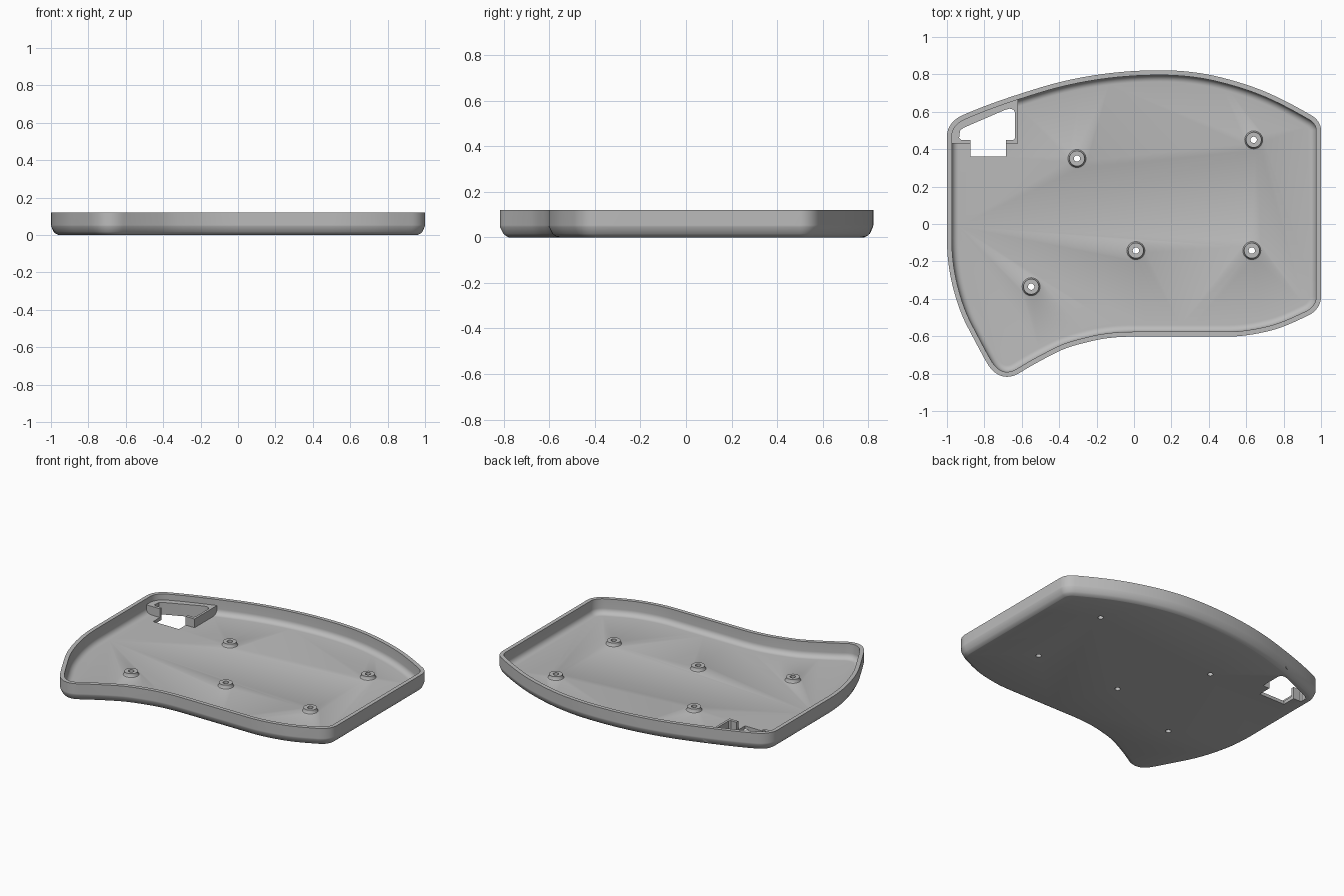
import bpy
import bmesh
from math import sin, cos, pi, radians, sqrt
from mathutils import Vector

default_cube = bpy.data.objects.get("Cube")
if default_cube:
    bpy.data.objects.remove(default_cube, do_unlink=True)

# Material
grey = bpy.data.materials.new("plain grey plastic")
grey.use_nodes = True
grey.diffuse_color = (0.5, 0.5, 0.5, 1)
grey.node_tree.nodes["Principled BSDF"].inputs["Base Color"].default_value = (0.5, 0.5, 0.5, 1)

HEIGHT, WALL, FLOOR = 0.12, 0.026, 0.022
LEDGE_TOP, BOSS_TOP = 0.08, 0.047

# Outline nodes: x, y and heading in degrees, counter-clockwise
NODES = [
    (-1, -.08, -90), (-.97, -.33, -76), (-.89, -.55, -62), (-.785, -.745, -60),
    (-.68, -.817, 0), (-.61, -.795, 32), (-.4, -.68, 26), (-.235, -.628, 14),
    (0, -.602, 0), (.5, -.602, 0), (.73, -.57, 14), (.93, -.49, 25),
    (1, -.39, 90), (1, .5, 90), (.95, .58, 150), (.73, .695, 156),
    (.46, .785, 166), (.14, .822, 180), (-.18, .8, 188), (-.5, .73, 197),
    (-.92, .58, 204), (-1, .47, 270),
]


def sample_outline(steps=8):
    """Points and inward normals along the smooth outline."""
    samples = []
    for (ax, ay, ah), (bx, by, bh) in zip(NODES, NODES[1:] + NODES[:1]):
        a, b = Vector((ax, ay)), Vector((bx, by))
        turn = radians((bh - ah + 180) % 360 - 180)
        reach = (b - a).length / (3 * cos(turn / 4) ** 2)
        ta = Vector((cos(radians(ah)), sin(radians(ah)))) * reach
        tb = Vector((cos(radians(bh)), sin(radians(bh)))) * reach
        c, d = a + ta, b - tb
        for i in range(steps):
            t = i / steps
            u = 1 - t
            p = a * u**3 + c * 3 * u * u * t + d * 3 * u * t * t + b * t**3
            v = (c - a) * u * u + (d - c) * 2 * u * t + (b - d) * t * t
            v.normalize()
            samples.append((p, Vector((-v.y, v.x))))
    return samples


OUTLINE = sample_outline()


def offset_outline(inset):
    return [p + n * inset for p, n in OUTLINE]


def skin(name, rings):
    """Closed solid through a stack of equal rings, capped at both ends."""
    bm = bmesh.new()
    loops = [[bm.verts.new(p) for p in ring] for ring in rings]
    for low, high in zip(loops, loops[1:]):
        for i in range(len(low)):
            j = (i + 1) % len(low)
            bm.faces.new((low[i], low[j], high[j], high[i]))
    bm.faces.new(loops[0][::-1])
    bm.faces.new(loops[-1])
    bmesh.ops.recalc_face_normals(bm, faces=bm.faces[:])
    mesh = bpy.data.meshes.new(name)
    bm.to_mesh(mesh)
    bm.free()
    mesh.materials.append(grey)
    obj = bpy.data.objects.new(name, mesh)
    bpy.context.collection.objects.link(obj)
    return obj


def prism(name, points, z0, z1):
    return skin(name, [[(x, y, z) for x, y in points] for z in (z0, z1)])


def lathe(name, x, y, profile, sides=32):
    angles = [2 * pi * i / sides for i in range(sides)]
    return skin(name, [[(x + r * cos(a), y + r * sin(a), z) for a in angles]
                       for r, z in profile])


def combine(target, tool, operation):
    """Apply a boolean and discard its tool."""
    mod = target.modifiers.new(operation.title(), "BOOLEAN")
    mod.operation, mod.solver, mod.object = operation, "EXACT", tool
    tool.hide_render = True
    bpy.context.view_layer.objects.active = target
    bpy.ops.object.modifier_apply(modifier=mod.name)
    bpy.data.objects.remove(tool, do_unlink=True)


# Tray shell: rounded outside, up over the rim, rounded inside to the floor
outer_r, outer_z = 0.058, 0.055
profile = []
for i in range(9):
    z = outer_z * (1 - cos(pi / 2 * i / 8)) if i < 5 else outer_z * sin(pi / 2 * i / 8)
    profile.append((outer_r - sqrt(outer_r**2 - (outer_z - z) ** 2), z))
profile.sort(key=lambda p: p[1])
profile += [(0, HEIGHT), (WALL, HEIGHT)]
inner_r = 0.036
for i in range(9):
    a = pi / 2 * i / 8
    profile.append((WALL + inner_r * (1 - cos(a)), FLOOR + inner_r * (1 - sin(a))))
tray = skin("tray", [[(p.x, p.y, z) for p in offset_outline(inset)]
                     for inset, z in profile])

# Raised corner ledge, its back edge buried in the tray wall
ledge_x, ledge_y = -0.62, 0.43
back = [p for p in offset_outline(0.016) if p.x < ledge_x - 0.01 and p.y > ledge_y + 0.01]
ledge_points = [(ledge_x, 0.682)] + [tuple(p) for p in back]
ledge_points += [(-0.984, ledge_y), (ledge_x, ledge_y)]
combine(tray, prism("corner_ledge", ledge_points, 0.018, LEDGE_TOP), "UNION")

# Screw bosses with flared feet
BOSSES = [(-.305, .35), (.64, .45), (.01, -.142), (.63, -.142), (-.55, -.335)]
for x, y in BOSSES:
    boss = lathe("screw_boss", x, y, [(.056, FLOOR - .006), (.056, FLOOR), (.048, FLOOR + .003),
                                      (.043, FLOOR + .01), (.041, BOSS_TOP)])
    combine(tray, boss, "UNION")

# Screw holes
for x, y in BOSSES:
    combine(tray, lathe("hole_cutter", x, y, [(.017, -.1), (.017, .2)]), "DIFFERENCE")

# Corner opening with its connector notch
opening = [(-.935, .46), (-.925, .45), (-.875, .45), (-.875, .36), (-.685, .36),
           (-.685, .45), (-.645, .45), (-.635, .46), (-.635, .595), (-.645, .612),
           (-.665, .617), (-.69, .61), (-.91, .515), (-.93, .5)]
combine(tray, prism("opening_cutter", opening, -.1, .2), "DIFFERENCE")

# Smooth curves with crisp edges
bpy.ops.object.select_all(action="DESELECT")
tray.select_set(True)
bpy.context.view_layer.objects.active = tray
bpy.ops.object.shade_smooth_by_angle(angle=radians(30))
